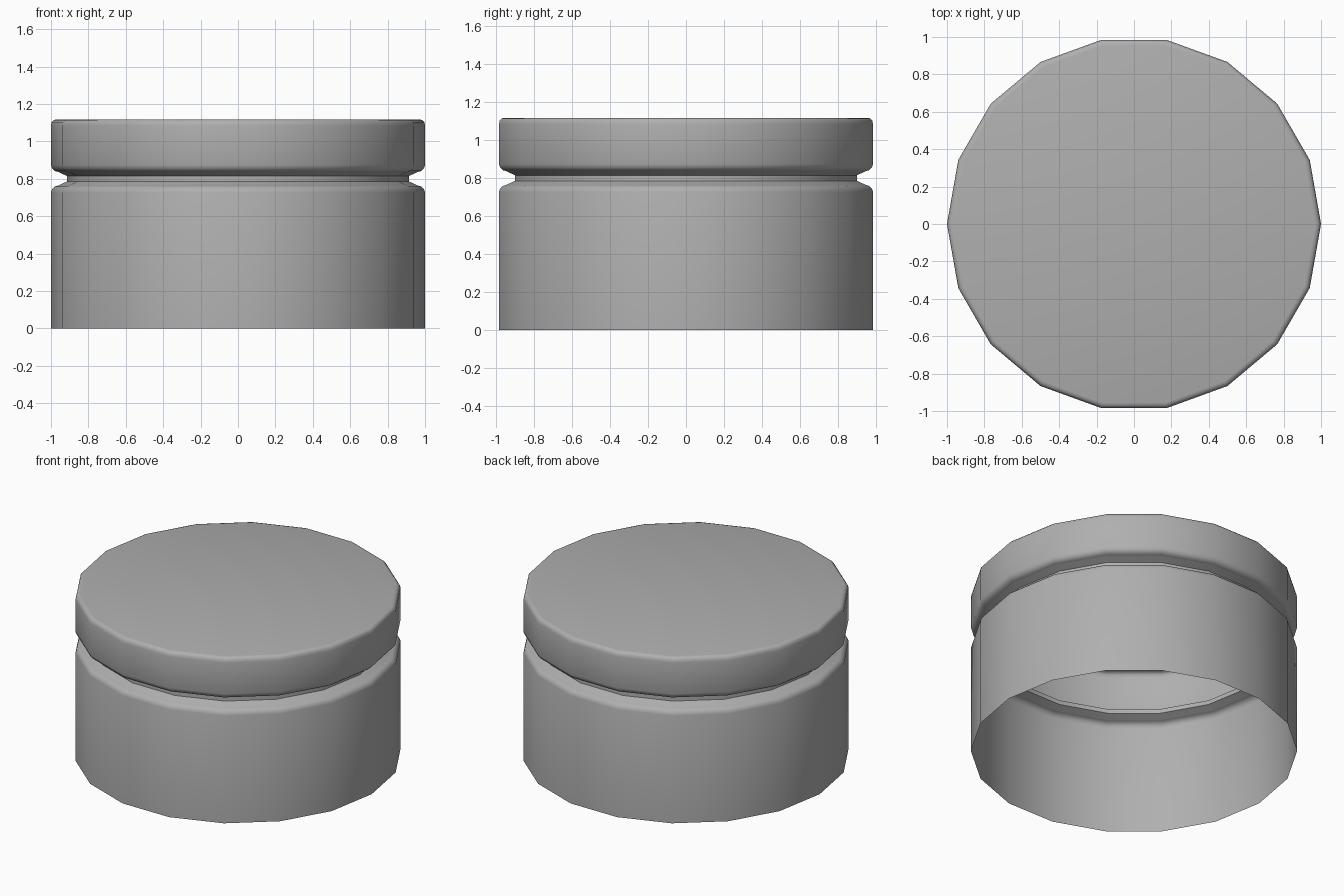
import bpy, bmesh, math

if "Cube" in bpy.data.objects:
    bpy.data.objects.remove(bpy.data.objects["Cube"])

SIDES = 18

# outer profile (radius, height): open base, shoulder, groove, rounded lid
PROFILE = [
    (1.0, 0.0), (1.0, 0.727), (0.994, 0.745), (0.98, 0.759), (0.962, 0.764),
    (0.914, 0.786), (0.914, 0.815),
    (0.962, 0.837), (0.98, 0.842), (0.994, 0.856), (1.0, 0.874),
    (1.0, 1.085), (0.996, 1.103), (0.986, 1.114), (0.97, 1.118),
]
SHARP_RINGS = (4, 5, 6, 7)  # creases around the groove

bm = bmesh.new()
rings = []
for r, z in PROFILE:
    rings.append([bm.verts.new((r * math.cos(2 * math.pi * i / SIDES),
                                r * math.sin(2 * math.pi * i / SIDES), z))
                  for i in range(SIDES)])

# walls between neighbouring rings
for low, high in zip(rings, rings[1:]):
    for i in range(SIDES):
        j = (i + 1) % SIDES
        bm.faces.new((low[i], low[j], high[j], high[i]))

# closed lid top, the underside stays open
bm.faces.new(rings[-1])

# smooth shading with sharp groove creases
for f in bm.faces:
    f.smooth = True
for k in SHARP_RINGS:
    for i in range(SIDES):
        bm.edges.get((rings[k][i], rings[k][(i + 1) % SIDES])).smooth = False

mesh = bpy.data.meshes.new("lidded_jar")
bm.to_mesh(mesh)
bm.free()
jar = bpy.data.objects.new("lidded_jar", mesh)
bpy.context.collection.objects.link(jar)

# dark grey finish
grey = bpy.data.materials.new("dark_grey")
grey.diffuse_color = (0.43, 0.43, 0.43, 1.0)
grey.use_nodes = True
grey.node_tree.nodes["Principled BSDF"].inputs["Base Color"].default_value = grey.diffuse_color
mesh.materials.append(grey)
